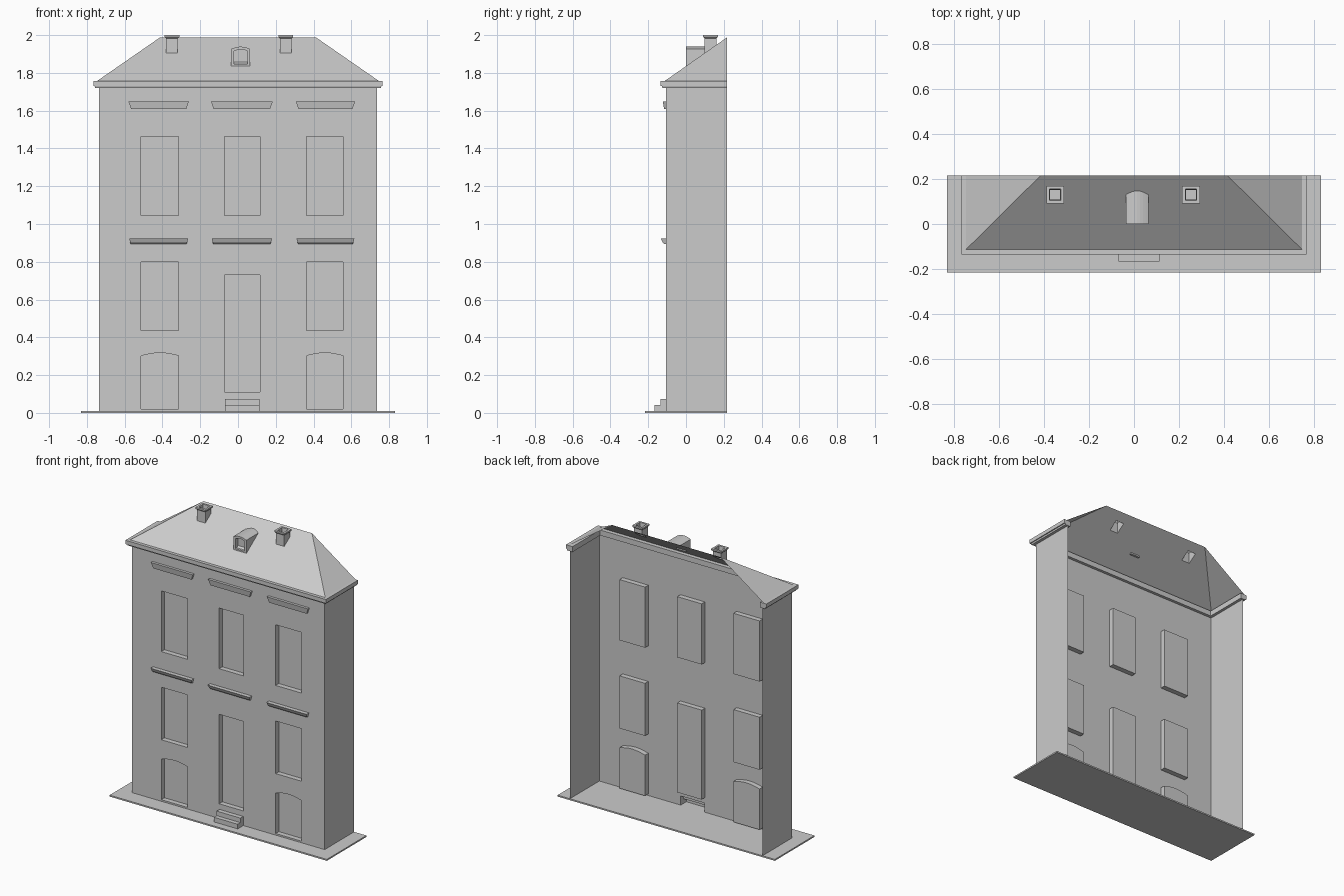
import bpy, bmesh, math
from mathutils import Vector

cube = bpy.data.objects.get("Cube")
if cube:
    bpy.data.objects.remove(cube, do_unlink=True)

GREY = (0.6, 0.6, 0.6, 1)
mat = bpy.data.materials.new("stone_grey")
mat.use_nodes = True
mat.diffuse_color = GREY
mat.node_tree.nodes["Principled BSDF"].inputs["Base Color"].default_value = GREY

HALF, FRONT, BACK = 0.736, -0.105, 0.216      # wall shell
BASE, WALL_TOP = 0.01, 1.725
EAVE_Y, EAVE_Z, RIDGE_Z = -0.113, 1.757, 1.987
SLOPE = (RIDGE_Z - EAVE_Z) / (BACK - EAVE_Y)
DEPTH = 0.035                                  # window recess


def roof_z(y):
    return EAVE_Z + SLOPE * (y - EAVE_Y)


def roof_y(z):
    return EAVE_Y + (z - EAVE_Z) / SLOPE


def finish(name, bm):
    bmesh.ops.remove_doubles(bm, verts=bm.verts, dist=0.0002)
    mesh = bpy.data.meshes.new(name)
    bm.to_mesh(mesh)
    bm.free()
    mesh.materials.append(mat)
    obj = bpy.data.objects.new(name, mesh)
    bpy.context.collection.objects.link(obj)
    return obj


def loft(bm, rings, closed=True, caps=()):
    """Skin successive rings of points; caps lists ring indices to fill."""
    vs = [[bm.verts.new(p) for p in ring] for ring in rings]
    n = len(rings[0])
    for a, b in zip(vs, vs[1:]):
        for i in range(n if closed else n - 1):
            j = (i + 1) % n
            bm.faces.new((a[i], a[j], b[j], b[i]))
    return [bm.faces.new(vs[c]) for c in caps]


def sheet(bm, loops, normal):
    """Flat sheet from an outer loop and hole loops."""
    edges = []
    for loop in loops:
        vs = [bm.verts.new(p) for p in loop]
        edges += [bm.edges.new((vs[i - 1], vs[i])) for i in range(len(vs))]
    bmesh.ops.triangle_fill(bm, edges=edges, use_beauty=True, normal=normal)


def opening(x0, x1, z0, z1, rise=0.0, y=FRONT):
    """Window outline, with an optional shallow arch on top."""
    pts = [(x0, y, z0), (x1, y, z0)]
    steps = 8 if rise else 1
    for i in range(steps + 1):
        t = i / steps
        pts.append((x1 + (x0 - x1) * t, y, z1 + rise * math.sin(math.pi * t)))
    return pts


def shift(pts, dy):
    return [(x, y + dy, z) for x, y, z in pts]


# Ground slab
bm = bmesh.new()
ring = [(-0.83, -0.216), (0.83, -0.216), (0.83, 0.216), (-0.83, 0.216)]
loft(bm, [[(x, y, z) for x, y in ring] for z in (0, BASE)], caps=(0, 1))
bmesh.ops.recalc_face_normals(bm, faces=bm.faces)
finish("ground_slab", bm)

# Window and door outlines
SIDE_BAYS = [(-0.513, -0.314), (0.362, 0.557)]
MID_BAY = (-0.071, 0.116)
holes = [opening(*bay, 1.044, 1.463) for bay in SIDE_BAYS + [MID_BAY]]
holes += [opening(*bay, 0.435, 0.798) for bay in SIDE_BAYS]
holes += [opening(*bay, 0.021, 0.302, 0.016) for bay in SIDE_BAYS]
holes.append(opening(*MID_BAY, 0.111, 0.729))

# Front wall sheet, notched behind the steps
STEP_X, STEP_TOP = (-0.068, 0.114), 0.073
outline = [(-HALF, BASE), (STEP_X[0], BASE), (STEP_X[0], STEP_TOP), (STEP_X[1], STEP_TOP),
           (STEP_X[1], BASE), (HALF, BASE), (HALF, WALL_TOP), (-HALF, WALL_TOP)]
bm = bmesh.new()
sheet(bm, [[(x, FRONT, z) for x, z in outline]] + holes, (0, -1, 0))
finish("front_wall", bm)

# Recessed window and door panels
bm = bmesh.new()
for hole in holes:
    loft(bm, [hole, shift(hole, DEPTH)], caps=(1,))
bmesh.ops.recalc_face_normals(bm, faces=bm.faces)
for f in bm.faces:
    if abs(f.normal.y) > 0.9 and f.normal.y > 0:
        bmesh.ops.reverse_faces(bm, faces=bm.faces)
        break
finish("recessed_panels", bm)

# Side walls
for side, name in ((1, "left_wall"), (-1, "right_wall")):
    bm = bmesh.new()
    x = side * HALF
    ys = (FRONT, BACK)[::side]
    loft(bm, [[(x, y, z) for y in ys] for z in (BASE, WALL_TOP)], closed=False)
    finish(name, bm)

# Cornice swept round three sides
profile = [(-0.02, 1.72), (0.02, 1.72), (0.023, 1.73), (0.03, 1.73), (0.03, EAVE_Z), (-0.02, EAVE_Z)]
rings = []
for sx, at_back in ((-1, True), (-1, False), (1, False), (1, True)):
    rings.append([(sx * (HALF + o), BACK if at_back else FRONT - o, z) for o, z in profile])
bm = bmesh.new()
loft(bm, rings, caps=(0, 3))
bmesh.ops.recalc_face_normals(bm, faces=bm.faces)
finish("cornice", bm)


# Hipped roof with openings under the chimneys
def square(cx, cy, half):
    return [(cx - half, cy - half), (cx + half, cy - half), (cx + half, cy + half), (cx - half, cy + half)]


CHIMNEYS = [(-0.35, 0.13), (0.253, 0.13)]
EAVE_X, RIDGE_X = 0.746, 0.414
front = [(-EAVE_X, EAVE_Y), (EAVE_X, EAVE_Y), (RIDGE_X, BACK), (-RIDGE_X, BACK)]
slopes = [front] + [square(*c, 0.031) for c in CHIMNEYS]
bm = bmesh.new()
sheet(bm, [[(x, y, roof_z(y)) for x, y in loop] for loop in slopes], Vector((0, -SLOPE, 1)).normalized())
for s in (-1, 1):
    tri = [(s * EAVE_X, EAVE_Y, EAVE_Z), (s * EAVE_X, BACK, EAVE_Z), (s * RIDGE_X, BACK, RIDGE_Z)]
    bm.faces.new([bm.verts.new(p) for p in tri[::s]])
finish("roof", bm)

# Chimneys with flared open caps
for side, c in zip(("right", "left"), CHIMNEYS):
    rings = [[(x, y, roof_z(y)) for x, y in square(*c, 0.031)]]
    for half, z in ((0.031, 1.982), (0.039, 1.99), (0.039, 2.0), (0.025, 2.0), (0.022, 1.97)):
        rings.append([(x, y, z) for x, y in square(*c, half)])
    bm = bmesh.new()
    loft(bm, rings)
    finish(side + "_chimney", bm)

# Arched dormer, trimmed to the roof slope
bm = bmesh.new()
face = opening(-0.036, 0.064, 1.837, 1.927, 0.012, y=0.0)
inner = opening(-0.021, 0.051, 1.847, 1.915, 0.01, y=0.0)
trimmed = [(x, roof_y(z), z) for x, y, z in face]
loft(bm, [trimmed, face, inner, shift(inner, 0.03)], caps=(3,))
bmesh.ops.recalc_face_normals(bm, faces=bm.faces)
finish("dormer", bm)


# Ledges and steps: a profile run along x, open towards the wall
def bar(name, profile, x0, x1, taper=0.0):
    bm = bmesh.new()
    top = max(z for y, z in profile)
    low = min(z for y, z in profile)

    def ring(x, s):
        return [(x + s * taper * (top - z) / (top - low), y, z) for y, z in profile]
    loft(bm, [ring(x0, 1), ring(x1, -1)], closed=False, caps=(0, 1))
    bmesh.ops.recalc_face_normals(bm, faces=bm.faces)
    finish(name, bm)


upper = [(FRONT, 1.609), (-0.116, 1.609), (-0.123, 1.649), (FRONT, 1.649)]
lower = [(FRONT, 0.893), (-0.114, 0.893), (-0.125, 0.905), (-0.133, 0.923), (FRONT, 0.923)]
for label, x0, x1 in (("right", -0.58, -0.26), ("middle", -0.143, 0.184), ("left", 0.306, 0.62)):
    bar(label + "_upper_ledge", upper, x0, x1, 0.014)
    bar(label + "_lower_ledge", lower, x0 + 0.004, x1 - 0.004, 0.008)

steps = [(FRONT, STEP_TOP), (-0.136, STEP_TOP), (-0.136, 0.042), (-0.166, 0.042), (-0.166, BASE), (FRONT, BASE)]
bar("front_steps", steps, *STEP_X)
